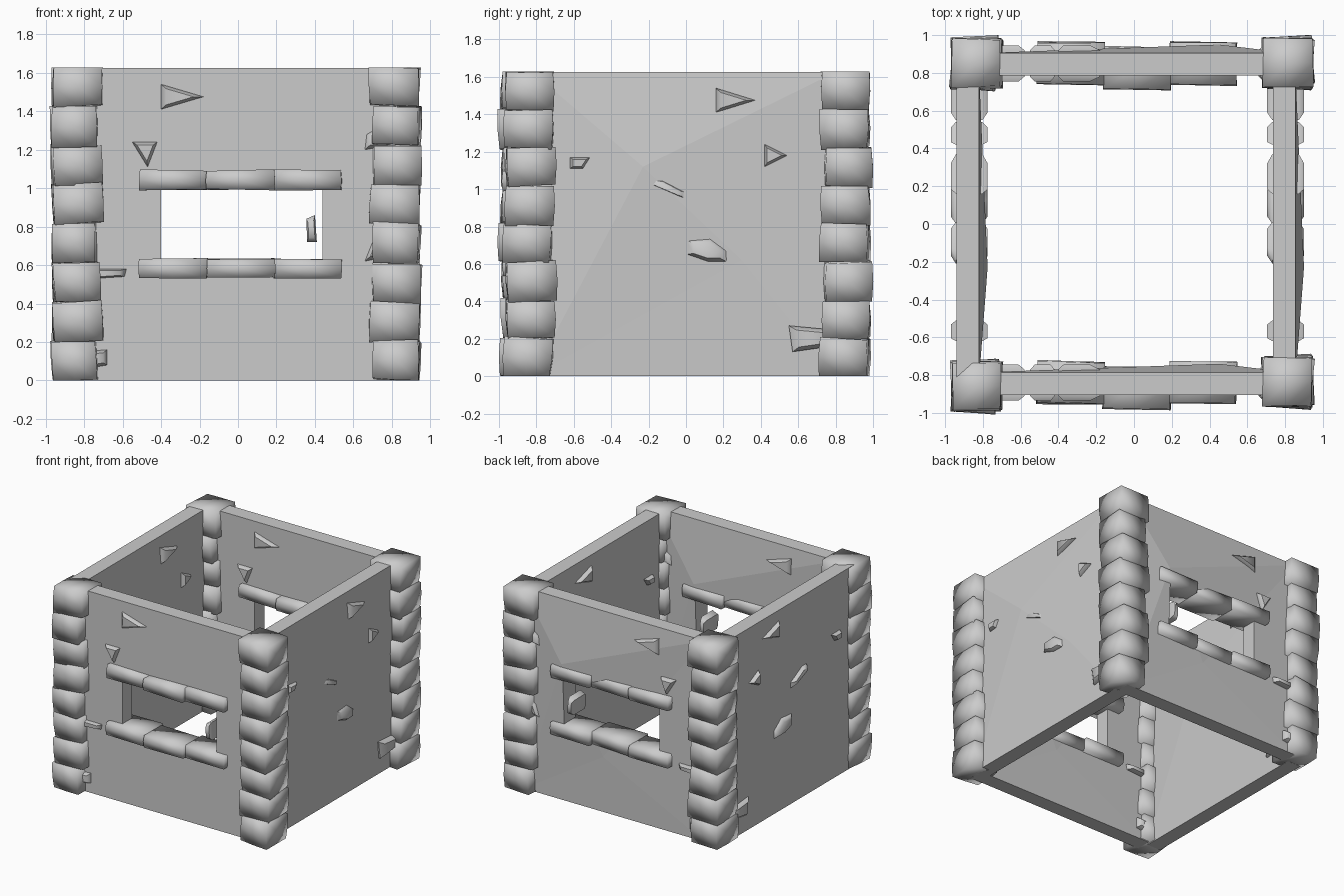
import bpy, bmesh, math, random
from mathutils import Vector, Matrix

if "Cube" in bpy.data.objects:
    bpy.data.objects.remove(bpy.data.objects["Cube"])

random.seed(4)
H = 1.625


def finish(bm, name, smooth=False):
    bmesh.ops.recalc_face_normals(bm, faces=bm.faces)
    for f in bm.faces:
        f.smooth = smooth
    me = bpy.data.meshes.new(name)
    bm.to_mesh(me)
    bm.free()
    ob = bpy.data.objects.new(name, me)
    bpy.context.collection.objects.link(ob)
    return ob


# swap turns a (along, depth, up) layout into world space for either wall direction
def place(a, d, z, side):
    return Vector((d, a, z)) if side else Vector((a, d, z))


def wall(name, a0, a1, d0, d1, bumps, faces, side):
    """Slab whose +depth face is folded outwards at a few bump points."""
    bm = bmesh.new()
    corners = [(a0, 0), (a1, 0), (a1, H), (a0, H)]
    back = [bm.verts.new(place(a, d0, z, side)) for a, z in corners]
    front = [bm.verts.new(place(a, d1, z, side)) for a, z in corners]
    pts = front + [bm.verts.new(place(a, d1 + o, z, side)) for a, z, o in bumps]
    bm.faces.new(back)
    for i in range(4):
        j = (i + 1) % 4
        bm.faces.new((back[i], back[j], front[j], front[i]))
    for f in faces:
        bm.faces.new([pts[k] for k in f])
    return finish(bm, name)


def stone(name, loc, size, rot, jitter=0.008):
    """Rough dressed block: slightly swollen, smooth shaded box."""
    bm = bmesh.new()
    bmesh.ops.create_cube(bm, size=1)
    for v in bm.verts:
        v.co = Vector([c * s for c, s in zip(v.co, size)])
        v.co += Vector([random.uniform(-jitter, jitter) for _ in range(3)])
    bmesh.ops.subdivide_edges(bm, edges=bm.edges, cuts=1, use_grid_fill=True)
    for v in bm.verts:
        if abs(v.co.z) < size[2] * 0.25:
            v.co.x *= 1.02
            v.co.y *= 1.05
    m = Matrix.Translation(loc)
    for ang, ax in zip(rot, "XYZ"):
        m = m @ Matrix.Rotation(math.radians(ang), 4, ax)
    bmesh.ops.transform(bm, matrix=m, verts=bm.verts)
    for v in bm.verts:
        v.co.z = min(max(v.co.z, 0), 1.628)
    return finish(bm, name, True)


def chip(name, pts, d0, d1, side):
    """Loose stone going right through a wall, narrower at both ends."""
    bm = bmesh.new()
    ca = sum(p[0] for p in pts) / len(pts)
    cz = sum(p[1] for p in pts) / len(pts)
    dm = (d0 + d1) / 2
    rings = []
    for d, s in ((d0, 0.65), (dm - 0.07, 1), (dm + 0.07, 1), (d1, 0.65)):
        rings.append([bm.verts.new(place(ca + (a - ca) * s, d, cz + (z - cz) * s, side))
                      for a, z in pts])
    n = len(pts)
    for r, q in zip(rings, rings[1:]):
        for i in range(n):
            bm.faces.new((r[i], r[(i + 1) % n], q[(i + 1) % n], q[i]))
    bm.faces.new(rings[0])
    bm.faces.new(rings[-1])
    ob = finish(bm, name, True)
    ob.data.set_sharp_from_angle(angle=math.radians(50))


# window cutter through the front and back walls
bm = bmesh.new()
bmesh.ops.create_cube(bm, size=1)
for v in bm.verts:
    v.co = Vector((v.co.x * 0.84 + 0.02, v.co.y * 3, v.co.z * 0.46 + 0.81))
cutter = finish(bm, "window_cutter")
cutter.hide_render = True
cutter.hide_set(True)

# chips in the front and back walls
front_chips = [
    [(-0.40, 1.41), (-0.18, 1.475), (-0.40, 1.54)],
    [(-0.55, 1.24), (-0.47, 1.11), (-0.42, 1.24)],
    [(-0.75, 0.53), (-0.59, 0.54), (-0.58, 0.58), (-0.75, 0.58)],
    [(0.36, 0.72), (0.41, 0.72), (0.40, 0.86), (0.355, 0.84)],
    [(0.66, 1.20), (0.78, 1.22), (0.82, 1.36), (0.67, 1.28)],
    [(0.66, 0.62), (0.80, 0.65), (0.80, 0.78), (0.70, 0.72)],
    [(-0.80, 0.06), (-0.68, 0.08), (-0.68, 0.16), (-0.80, 0.15)],
]
# chips in the left and right walls
side_chips = [
    [(0.16, 1.41), (0.37, 1.475), (0.16, 1.54)],
    [(0.42, 1.12), (0.54, 1.18), (0.42, 1.24)],
    [(-0.62, 1.11), (-0.55, 1.11), (-0.51, 1.17), (-0.62, 1.17)],
    [(-0.21, 1.03), (-0.02, 0.95), (0.01, 0.94), (0.01, 0.98), (-0.14, 1.06), (-0.19, 1.06)],
    [(0.0, 0.65), (0.12, 0.61), (0.22, 0.61), (0.22, 0.67), (0.13, 0.74), (0.0, 0.73)],
    [(0.57, 0.13), (0.78, 0.16), (0.76, 0.25), (0.55, 0.27)],
]

# front and back walls with windows, lintels and sills
for label, dy in (("front", 0.0), ("back", 1.69)):
    w = wall(label + "_wall", -0.80, 0.82, -0.905 + dy, -0.785 + dy,
             [(0.45, 1.12, 0.045), (0.1, 0.45, 0.01)],
             [(3, 2, 4), (2, 1, 4), (4, 1, 5), (1, 0, 5), (0, 3, 5), (3, 4, 5)], False)
    mod = w.modifiers.new("window", "BOOLEAN")
    mod.object = cutter
    mod.operation = "DIFFERENCE"
    mod.solver = "EXACT"
    for part, z in (("sill", 0.583), ("lintel", 1.043)):
        for i, x in enumerate((-0.335, 0.015, 0.365)):
            y = (-0.867 if i == 1 else -0.84) + dy
            stone(f"{label}_{part}_stone_{i}", (x, y, z), (0.35, 0.215, 0.10), (0, 0, -1), 0.005)
    for i, p in enumerate(front_chips):
        chip(f"{label}_wall_chip_{i}", p, -0.935 + dy, -0.745 + dy, False)

# left and right walls
for label, dx in (("right", 0.0), ("left", -1.675)):
    wall(label + "_wall", -0.82, 0.80, 0.735 + dx, 0.855 + dx,
         [(-0.23, 1.12, 0.045), (0.30, 0.62, 0.02)],
         [(3, 2, 4), (2, 5, 4), (2, 1, 5), (1, 0, 5), (0, 4, 5), (0, 3, 4)], True)
    for i, p in enumerate(side_chips):
        chip(f"{label}_wall_chip_{i}", p, 0.705 + dx, 0.90 + dx, True)

# corner columns of eight stacked stones
corners = {"front_left": (-0.84, -0.86), "front_right": (0.82, -0.835),
           "back_left": (-0.84, 0.85), "back_right": (0.82, 0.855)}
widths = (0.23, 0.26, 0.245)
for label, (cx, cy) in corners.items():
    sx = 1 if cx > 0 else -1
    for i in range(8):
        wd = widths[i % 3]
        x = cx + sx * (0.245 - wd) / 2
        stone(f"{label}_corner_stone_{i}", (x, cy + (i % 3 - 1) * 0.008, 0.102 + i * 0.2035),
              (wd, 0.25, 0.206), (random.uniform(-2, 2), 1.5 * sx, (i % 3 - 1) * 3))
